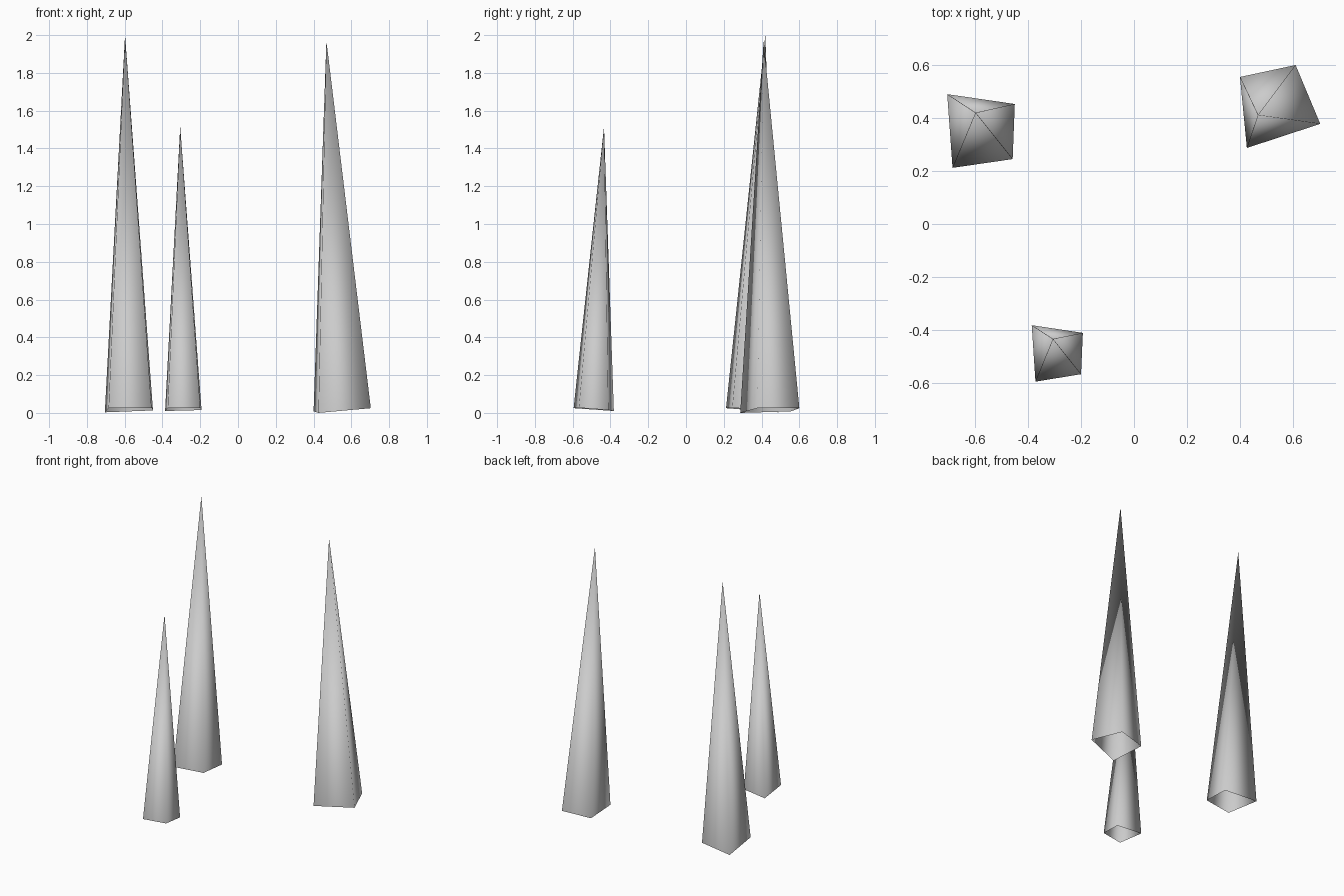
import bpy, bmesh

if "Cube" in bpy.data.objects:
    bpy.data.objects.remove(bpy.data.objects["Cube"])

grey = bpy.data.materials.new("stone_grey")
grey.diffuse_color = (0.6, 0.6, 0.6, 1)
grey.use_nodes = True
grey.node_tree.nodes["Principled BSDF"].inputs["Base Color"].default_value = grey.diffuse_color


def spike(name, base, apex):
    """Open-bottomed four-sided spike; base runs counter-clockwise seen from above."""
    bm = bmesh.new()
    ring = [bm.verts.new(p) for p in base]
    tip = bm.verts.new(apex)
    for i, v in enumerate(ring):
        f = bm.faces.new((v, ring[(i + 1) % len(ring)], tip))
        f.smooth = True
    mesh = bpy.data.meshes.new(name)
    bm.to_mesh(mesh)
    bm.free()
    mesh.materials.append(grey)
    obj = bpy.data.objects.new(name, mesh)
    bpy.context.collection.objects.link(obj)


# tall spike at back left
spike("tall_left_spike",
      [(-0.685, 0.212, 0.025), (-0.458, 0.245, 0.027), (-0.45, 0.453, 0.013), (-0.705, 0.49, 0.003)],
      (-0.598, 0.42, 2.0))
# short spike at front
spike("short_front_spike",
      [(-0.372, -0.595, 0.025), (-0.2, -0.567, 0.027), (-0.193, -0.411, 0.015), (-0.386, -0.382, 0.01)],
      (-0.306, -0.434, 1.515))
# leaning spike at back right
spike("leaning_right_spike",
      [(0.426, 0.287, 0.0), (0.703, 0.378, 0.025), (0.61, 0.6, 0.025), (0.4, 0.555, 0.008)],
      (0.468, 0.411, 1.97))
